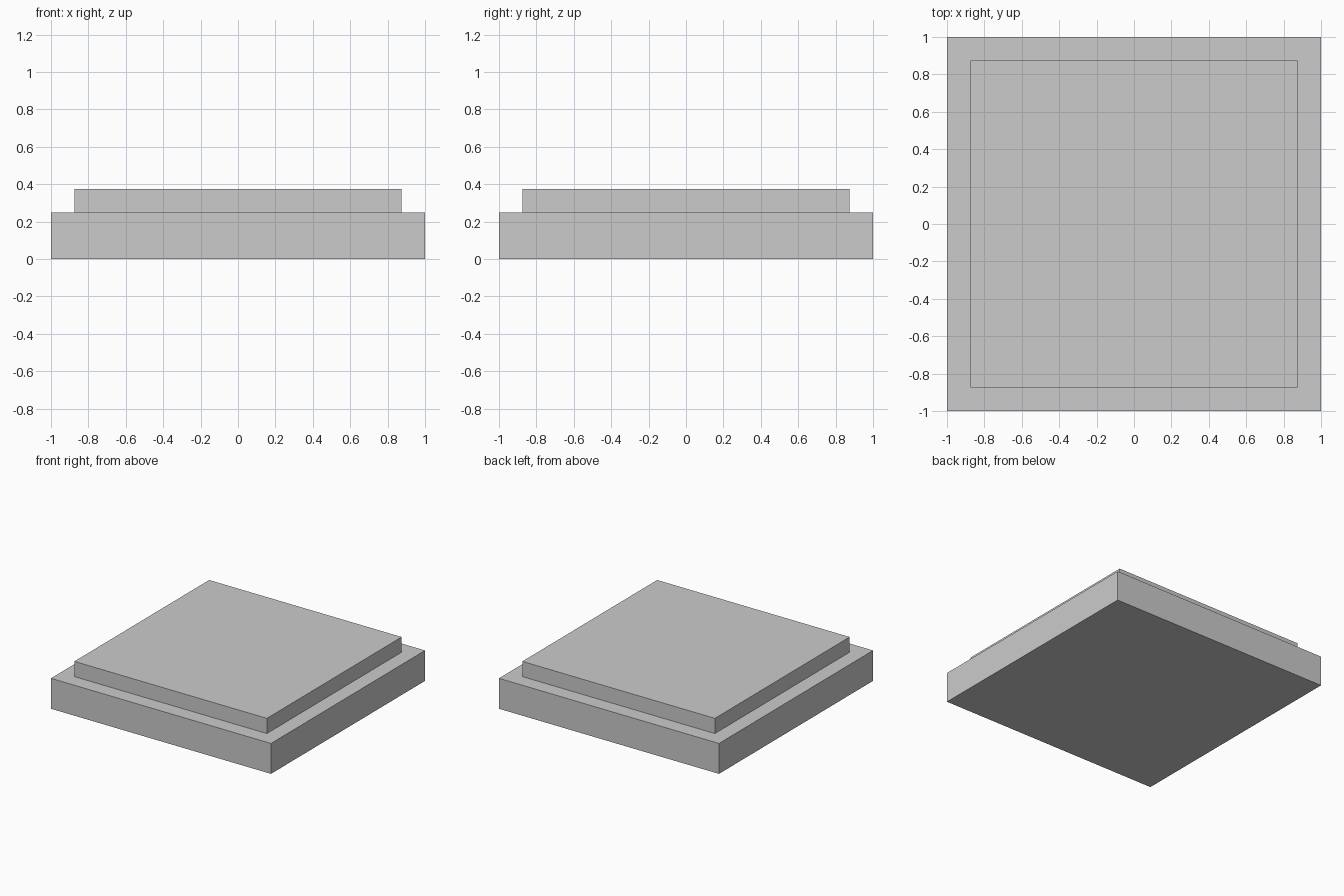
import bpy, bmesh
from mathutils import Matrix, Vector

if "Cube" in bpy.data.objects:
    bpy.data.objects.remove(bpy.data.objects["Cube"])

BASE_WIDTH, BASE_HEIGHT = 2.0, 0.25
STEP_INSET, STEP_HEIGHT = 0.125, 0.125

# Base slab standing on the ground
bm = bmesh.new()
bmesh.ops.create_cube(bm, size=1.0, matrix=Matrix.Translation((0, 0, BASE_HEIGHT / 2))
                      @ Matrix.Diagonal((BASE_WIDTH, BASE_WIDTH, BASE_HEIGHT, 1)))

# Raised step: inset the top face, then extrude it upwards
bm.normal_update()
top = max(bm.faces, key=lambda f: f.calc_center_median().z)
bmesh.ops.inset_region(bm, faces=[top], thickness=STEP_INSET, use_even_offset=True)
result = bmesh.ops.extrude_discrete_faces(bm, faces=[top])
bmesh.ops.translate(bm, verts=result["faces"][0].verts, vec=Vector((0, 0, STEP_HEIGHT)))
bmesh.ops.recalc_face_normals(bm, faces=bm.faces)

mesh = bpy.data.meshes.new("stepped_plinth")
bm.to_mesh(mesh)
bm.free()
bpy.context.collection.objects.link(bpy.data.objects.new("stepped_plinth", mesh))
